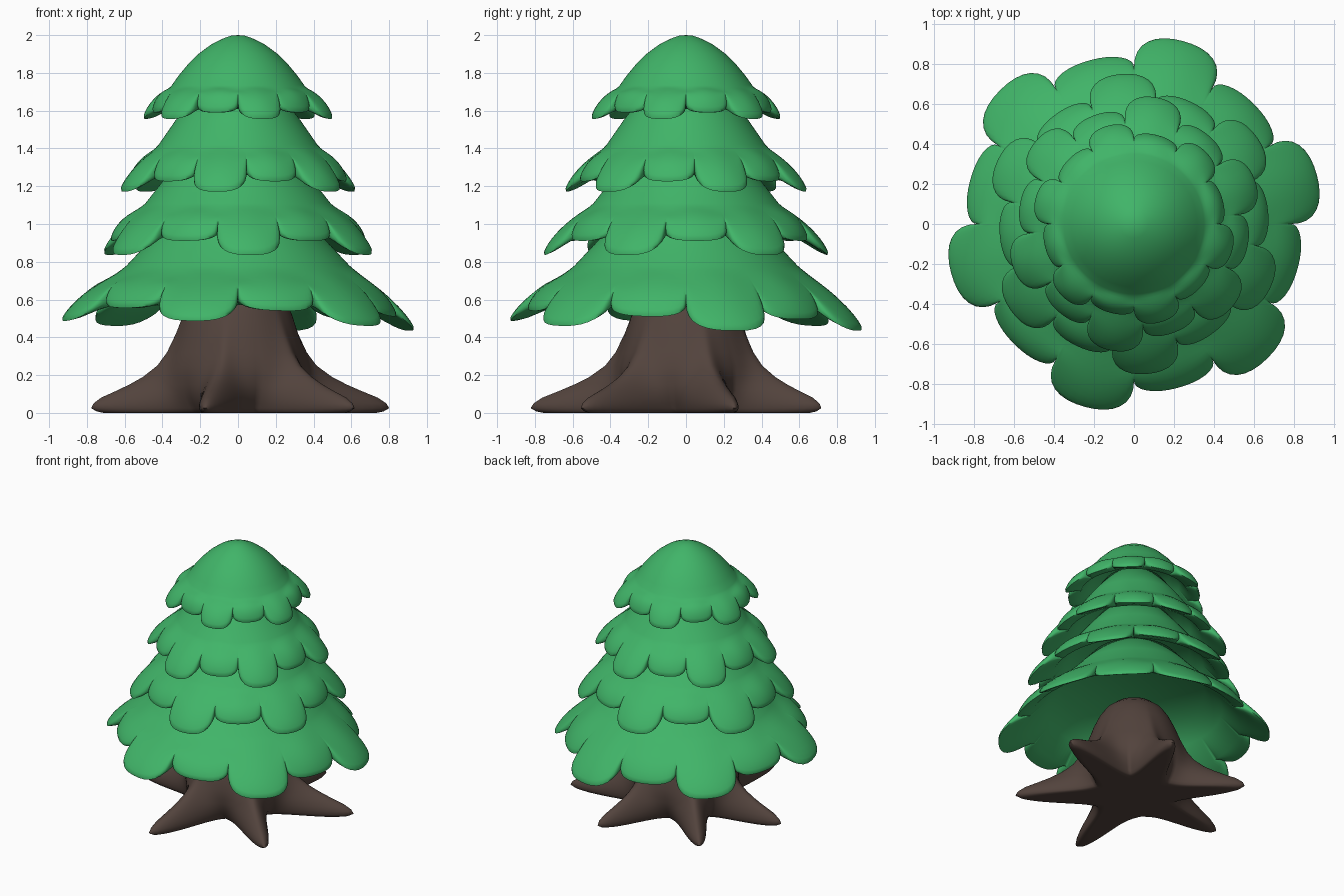
import bpy, bmesh, math
from mathutils import Vector

if "Cube" in bpy.data.objects:
    bpy.data.objects.remove(bpy.data.objects["Cube"])


def material(name, rgb):
    m = bpy.data.materials.new(name)
    m.diffuse_color = (*rgb, 1)
    m.use_nodes = True
    m.node_tree.nodes["Principled BSDF"].inputs["Base Color"].default_value = m.diffuse_color
    return m


GREEN = material("leaf green", (0.052, 0.46, 0.14))
BROWN = material("bark brown", (0.085, 0.056, 0.046))


def lathe(name, columns, mat, angle):
    """Closed skin from (theta, points) columns; points are (r, z), both ends on the axis."""
    bm = bmesh.new()
    cols = []
    poles = [bm.verts.new((0, 0, columns[0][1][i][1])) for i in (0, -1)]
    for a, pts in columns:
        cols.append([bm.verts.new((r * math.cos(a), r * math.sin(a), z))
                     for r, z in pts[1:-1]])
    for i, c in enumerate(cols):
        d = cols[(i + 1) % len(cols)]
        bm.faces.new((poles[0], c[0], d[0]))
        bm.faces.new((poles[1], d[-1], c[-1]))
        for j in range(len(c) - 1):
            bm.faces.new((c[j], c[j + 1], d[j + 1], d[j]))
    bmesh.ops.recalc_face_normals(bm, faces=bm.faces)
    me = bpy.data.meshes.new(name)
    bm.to_mesh(me)
    bm.free()
    me.materials.append(mat)
    ob = bpy.data.objects.new(name, me)
    bpy.context.collection.objects.link(ob)
    bpy.context.view_layer.objects.active = ob
    ob.select_set(True)
    bpy.ops.object.shade_smooth_by_angle(angle=math.radians(angle))
    ob.select_set(False)
    return ob


def lerp(a, b, t):
    return Vector(a).lerp(Vector(b), t)


def foliage_tier(name, phase, top, shoulder, valley, short, long, tilt=0.0):
    """Hollow skirt with twelve lobes, long and short in turn; phase = angle of a long one."""
    ring = Vector((valley[0] - 0.045, valley[1] - 0.03))
    roof = Vector((shoulder[0] - 0.1, shoulder[1] + 0.05))
    columns = []
    for k in range(12):
        for i in range(16):          # columns crowd towards the notches
            v = math.sin((-1 + i / 8) * math.pi / 2)
            a = math.radians(phase + 30 * k + 15 * v)
            f = (1 - abs(v) ** 2.8) ** (1 / 2.3)
            soft = math.cos(v * math.pi / 2) ** 2
            tip = long if k % 2 == 0 else short
            drop = -tilt * math.cos(a - math.radians(45))
            reach = Vector(tip) - Vector(valley)
            pts = [Vector(p) for p in top] + [Vector(shoulder)]
            for t in (0.15, 0.3, 0.45, 0.6, 0.72, 0.82, 0.9, 0.95, 0.98, 0.995):
                g = soft + (f - soft) * t ** 5          # notches only open near the lip
                p = lerp(shoulder, valley, t) + reach * g * t ** 2.4
                p.y += 0.05 * t ** 1.5 * math.sqrt(1 - t ** 8) + drop * t * t
                p.y += 0.1 * g * t * t * (1 - t)
                pts.append(p)
            edge = Vector(valley) + reach * f + Vector((-0.004, drop - 0.004))
            pts += [edge, lerp(edge, ring, 0.15) + Vector((0, -0.004)), lerp(edge, ring, 0.55),
                    ring, lerp(ring, roof, 0.5), roof, Vector((0, roof.y))]
            columns.append((a, pts))
    return lathe(name, columns, GREEN, 62)


# Foliage, top to bottom
foliage_tier("top_foliage", 285,
             [(0, 2), (0.035, 1.997), (0.07, 1.986), (0.14, 1.952), (0.21, 1.9), (0.265, 1.845),
              (0.315, 1.785)],
             (0.35, 1.735), (0.425, 1.64), (0.46, 1.595), (0.51, 1.56))
foliage_tier("upper_foliage", 260,
             [(0, 1.76), (0.2, 1.72), (0.33, 1.55)],
             (0.42, 1.42), (0.52, 1.29), (0.58, 1.23), (0.645, 1.175))
foliage_tier("middle_foliage", 275,
             [(0, 1.52), (0.2, 1.48), (0.38, 1.25)],
             (0.49, 1.11), (0.62, 0.97), (0.675, 0.915), (0.755, 0.84))
foliage_tier("lower_foliage", 15,
             [(0, 1.15), (0.3, 1.10), (0.44, 0.94)],
             (0.59, 0.78), (0.785, 0.60), (0.85, 0.53), (0.95, 0.465), tilt=0.03)

# Trunk with six spreading roots: (height, radius between roots, radius along a root)
LEVELS = [(0.008, 0.30, 0.80), (0.025, 0.31, 0.83), (0.05, 0.325, 0.815), (0.08, 0.34, 0.77),
          (0.12, 0.355, 0.67), (0.15, 0.36, 0.60), (0.19, 0.365, 0.52), (0.25, 0.365, 0.435),
          (0.32, 0.345, 0.38), (0.42, 0.315, 0.33), (0.52, 0.285, 0.29), (0.60, 0.25, 0.25),
          (0.66, 0.21, 0.21), (0.71, 0.15, 0.15), (0.735, 0.08, 0.08)]
# (direction in degrees, reach)
ROOTS = [(18, 1.02), (71, 0.86), (132, 0.90), (183, 0.90), (258, 1.02), (318, 0.99)]


def trunk_column(angle, f, reach):
    pts = [(0, 0.745)]
    for z, inner, outer in reversed(LEVELS):
        pts.append((inner + (outer - inner) * reach * f, z))
    r = pts[-1][0]
    pts += [(r * 0.95, 0.0), (r * 0.8, 0.0), (0, 0.0)]
    return math.radians(angle), pts


columns = []
for k, (here, reach) in enumerate(ROOTS):
    before = (here - ROOTS[k - 1][0]) % 360 / 2
    after = (ROOTS[(k + 1) % 6][0] - here) % 360 / 2
    for i in range(32):              # columns crowd towards the root tips
        s = -1 + i / 16
        v = math.copysign(abs(s) ** 1.7, s)
        half = before if v < 0 else after
        w = 9 / half
        floor = 1 / (1 + (1 / w) ** 2)
        f = (1 / (1 + (v / w) ** 2) - floor) / (1 - floor)
        columns.append(trunk_column(here + v * half, f, reach))
lathe("trunk_and_roots", columns, BROWN, 75)
